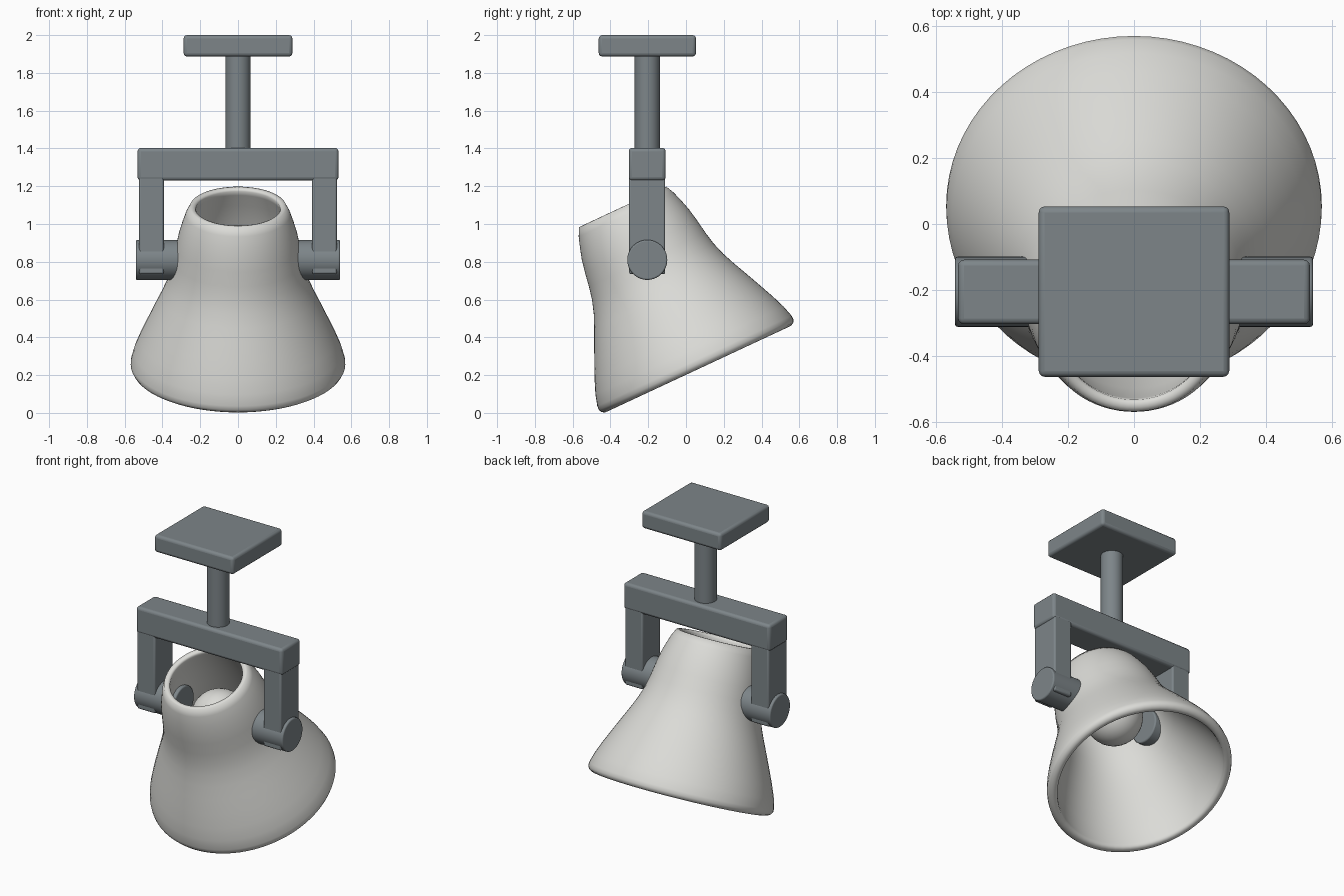
import bpy, bmesh, math
from mathutils import Matrix

if "Cube" in bpy.data.objects:
    bpy.data.objects.remove(bpy.data.objects["Cube"])

PIVOT = (0, -0.205, 0.81)
TILT = math.radians(25)


def colour(name, rgb):
    m = bpy.data.materials.new(name)
    m.diffuse_color = (*rgb, 1)
    m.use_nodes = True
    m.node_tree.nodes["Principled BSDF"].inputs["Base Color"].default_value = m.diffuse_color
    return m


metal = colour("slate grey metal", (0.205, 0.235, 0.25))
enamel = colour("off white enamel", (0.71, 0.71, 0.68))


def finish(bm, name, mat, bevel=0, segments=3, angle=35):
    bmesh.ops.recalc_face_normals(bm, faces=bm.faces)
    me = bpy.data.meshes.new(name)
    bm.to_mesh(me)
    bm.free()
    me.materials.append(mat)
    ob = bpy.data.objects.new(name, me)
    bpy.context.collection.objects.link(ob)
    if bevel:
        mod = ob.modifiers.new("soft edges", 'BEVEL')
        mod.width, mod.segments, mod.limit_method = bevel, segments, 'ANGLE'
    bpy.ops.object.select_all(action='DESELECT')
    ob.select_set(True)
    bpy.context.view_layer.objects.active = ob
    bpy.ops.object.shade_smooth_by_angle(angle=math.radians(angle))
    return ob


def box(name, lo, hi, bevel=0.018):
    bm = bmesh.new()
    size = [b - a for a, b in zip(lo, hi)]
    mid = [(a + b) / 2 for a, b in zip(lo, hi)]
    bmesh.ops.create_cube(bm, size=1, matrix=Matrix.Translation(mid) @ Matrix.Diagonal((*size, 1)))
    return finish(bm, name, metal, bevel)


def cylinder(name, centre, radius, length, axis, bevel=0):
    bm = bmesh.new()
    turn = Matrix.Rotation(math.pi / 2, 4, 'Y') if axis == 'X' else Matrix.Identity(4)
    bmesh.ops.create_cone(bm, cap_ends=True, segments=40, radius1=radius, radius2=radius,
                          depth=length, matrix=Matrix.Translation(centre) @ turn)
    return finish(bm, name, metal, bevel)


def lathe(name, profile, mat, segments=72):
    """Spin a closed (radius, height) loop around z."""
    bm = bmesh.new()
    rings = []
    for i in range(segments):
        a = math.tau * i / segments
        rings.append([bm.verts.new((r * math.cos(a), r * math.sin(a), z)) for r, z in profile])
    n = len(profile)
    for i in range(segments):
        p, q = rings[i], rings[(i + 1) % segments]
        for j in range(n):
            k = (j + 1) % n
            bm.faces.new((p[j], q[j], q[k], p[k]))
    return finish(bm, name, mat, angle=60)


# Ceiling plate, stem and yoke
box("ceiling_plate", (-0.288, -0.462, 1.887), (0.288, 0.053, 2.0))
cylinder("stem", (0, -0.205, 1.64), 0.067, 0.52, 'Z')
box("yoke_crossbar", (-0.532, -0.303, 1.23), (0.532, -0.108, 1.403))
for side, s in (("left", -1), ("right", 1)):
    x0, x1 = sorted((s * 0.393, s * 0.523))
    box("yoke_arm_" + side, (x0, -0.301, 0.735), (x1, -0.11, 1.25), 0.01)
    # Pivot knob passing through the shade wall
    cylinder("pivot_knob_" + side, (s * 0.395, *PIVOT[1:]), 0.106, 0.292, 'X', 0.008)

# Flared open shade: outer wall, rolled bottom rim, inner wall, top lip
outer = [(0.255, 0.309), (0.277, 0.265), (0.297, 0.205), (0.313, 0.15), (0.327, 0.08),
         (0.34, 0.0), (0.355, -0.07), (0.378, -0.14), (0.408, -0.21), (0.443, -0.285),
         (0.482, -0.37), (0.52, -0.455), (0.55, -0.53), (0.567, -0.59)]
rim = [(0.568, -0.612), (0.56, -0.628), (0.545, -0.637), (0.528, -0.638), (0.515, -0.63), (0.51, -0.612)]
inner = [(0.503, -0.57), (0.475, -0.49), (0.435, -0.39), (0.385, -0.28), (0.335, -0.17),
         (0.305, -0.08), (0.29, 0.0), (0.275, 0.1), (0.252, 0.2), (0.229, 0.27)]
lip = [(0.222, 0.296), (0.228, 0.306), (0.24, 0.31)]
shade = lathe("lamp_shade", outer + rim + inner + lip, enamel)
shade.location = PIVOT
shade.rotation_euler.x = TILT

# Round bulb inside the shade
bm = bmesh.new()
bmesh.ops.create_uvsphere(bm, u_segments=32, v_segments=18, radius=0.175)
bulb = finish(bm, "bulb", enamel)
bulb.location = (0, PIVOT[1] + 0.04 * math.sin(TILT), PIVOT[2] - 0.04 * math.cos(TILT))
bulb.rotation_euler.x = TILT
